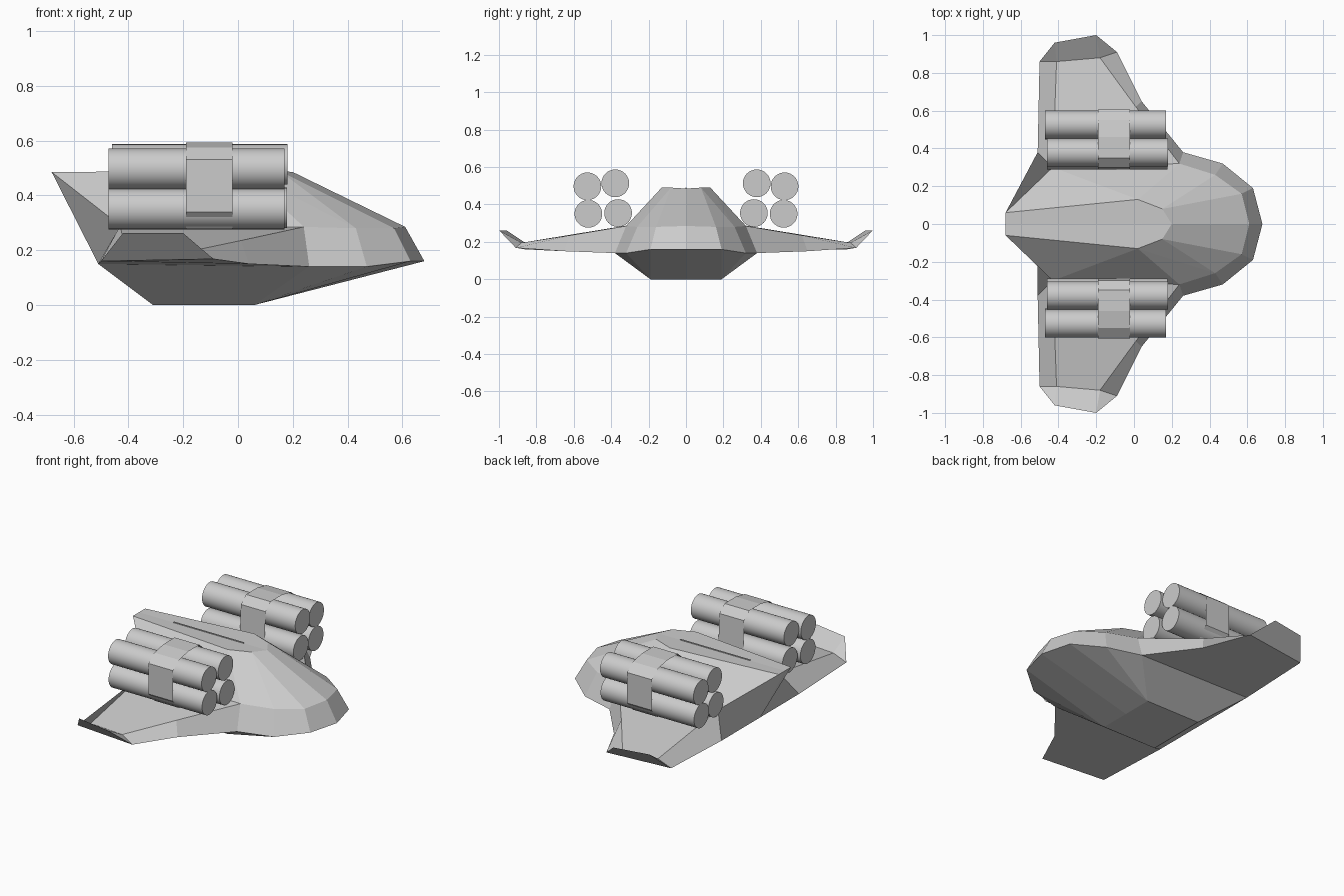
import bpy
import bmesh
from math import radians

cube = bpy.data.objects.get("Cube")
if cube:
    bpy.data.objects.remove(cube)

grey = bpy.data.materials.new("light_grey")
grey.use_nodes = True
grey.diffuse_color = (0.6, 0.6, 0.6, 1)
grey.node_tree.nodes["Principled BSDF"].inputs["Base Color"].default_value = (0.6, 0.6, 0.6, 1)


def add_object(name, bm):
    mesh = bpy.data.meshes.new(name)
    bm.to_mesh(mesh)
    bm.free()
    mesh.materials.append(grey)
    obj = bpy.data.objects.new(name, mesh)
    bpy.context.collection.objects.link(obj)
    return obj


# Hull and wing, named points of the left half
points = {
    # upper deck
    "t0": (-.68, 0, .485), "t1": (-.68, .06, .485),
    "d1": (.02, .13, .49), "d2": (.15, .08, .49), "d3": (.2, 0, .485),
    # shoulder ring
    "m0": (.61, 0, .285), "m1": (.57, .16, .28), "m2": (.43, .26, .28),
    "m3": (.24, .32, .285), "m4": (-.43, .30, .29),
    # rim and wing outline
    "r0": (.68, 0, .16), "r1": (.63, .19, .16), "r2": (.47, .32, .14),
    "r3": (.26, .38, .14), "r4": (.04, .65, .15), "r5": (-.09, .91, .168),
    "r6": (-.5, .86, .16), "r7": (-.51, .38, .15), "r8": (-.51, 0, .15),
    # wing crest and upturned tip
    "u1": (.01, .62, .235), "u2": (-.18, .88, .195), "u3": (-.41, .86, .195),
    "w1": (-.2, 1, .262), "w2": (-.42, .96, .262),
    # keel
    "b0": (.06, 0, 0), "b1": (.06, .19, 0), "b2": (-.31, .19, 0), "b3": (-.31, 0, 0),
}
faces = [
    "t0 t1 d1 d2 d3", "t1 m4 d1", "m4 m3 d1", "d1 m3 m2", "d1 m2 d2",
    "d2 m2 m1", "d2 m1 m0 d3", "m0 m1 r1 r0", "m1 m2 r2 r1", "m2 m3 r3 r2",
    "m3 u1 r4 r3", "u1 u2 r5 r4", "m3 m4 u1", "m4 u3 u2 u1", "m4 r7 r6 u3",
    "t0 t1 m4 r7 r8", "u3 u2 w1 w2", "r6 u3 w2", "u2 r5 w1", "r5 r6 w2 w1",
    "r3 r4 r5 r6 r7", "r3 r7 b2 b1", "r7 r8 b3 b2", "b0 b1 b2 b3",
    "b1 r3 r2", "b1 r2 r1", "b0 b1 r1 r0",
]
bm = bmesh.new()
for side in (1, -1):
    verts = {k: bm.verts.new((x, side * y, z)) for k, (x, y, z) in points.items()}
    for face in faces:
        bm.faces.new([verts[k] for k in face.split()])
bmesh.ops.remove_doubles(bm, verts=bm.verts, dist=0.0005)
bmesh.ops.recalc_face_normals(bm, faces=bm.faces)
add_object("hull_and_wings", bm)

# Thin ridge strip along the deck
bm = bmesh.new()
bmesh.ops.create_cube(bm, size=1)
bmesh.ops.scale(bm, vec=(.48, .006, .008), verts=bm.verts)
bmesh.ops.translate(bm, vec=(-.2, 0, .486), verts=bm.verts)
add_object("deck_ridge", bm)


def tube(name, x0, x1, y, z, radius=.074):
    bpy.ops.mesh.primitive_cylinder_add(
        vertices=32, radius=radius, depth=x1 - x0,
        location=((x0 + x1) / 2, y, z), rotation=(0, radians(90), 0))
    obj = bpy.context.object
    obj.name = name
    obj.data.materials.append(grey)
    bpy.ops.object.shade_smooth_by_angle(angle=radians(30))


# Four-tube pods, each held by an open strap
tubes = [("upper_inner", -.46, .18, .378, .513), ("upper_outer", -.472, .17, .527, .497),
         ("lower_inner", -.46, .178, .363, .354), ("lower_outer", -.472, .17, .522, .35)]
strap = [(.35, .593), (.46, .593), (.55, .575), (.607, .53), (.607, .34),
         (.55, .277), (.35, .275), (.288, .335), (.3, .55)]
for side, label in ((1, "left"), (-1, "right")):
    for part, x0, x1, y, z in tubes:
        tube(f"{label}_{part}_tube", x0, x1, side * y, z)
    bm = bmesh.new()
    back = [bm.verts.new((-.19, side * y, z)) for y, z in strap]
    front = [bm.verts.new((-.02, side * y, z)) for y, z in strap]
    for i in range(len(strap)):
        j = (i + 1) % len(strap)
        loop = [back[i], back[j], front[j], front[i]]
        bm.faces.new(loop[::-1] if side > 0 else loop)
    bmesh.ops.recalc_face_normals(bm, faces=bm.faces)
    add_object(f"{label}_pod_strap", bm)
